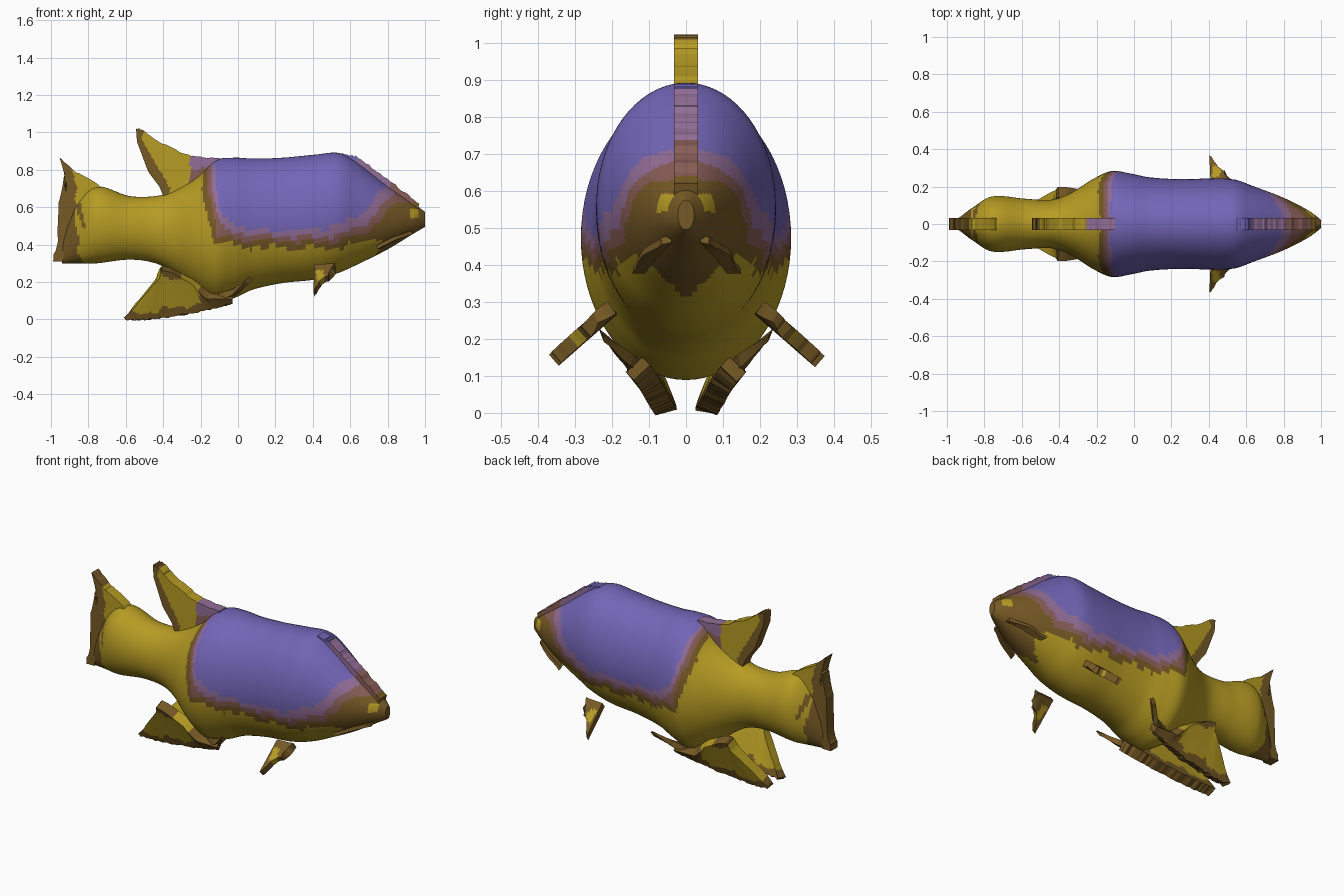
import bpy, bmesh, math, random
from mathutils import Vector

random.seed(4)
cube = bpy.data.objects.get("Cube")
if cube:
    bpy.data.objects.remove(cube, do_unlink=True)


def make_material(name, rgb):
    mat = bpy.data.materials.new(name)
    mat.use_nodes = True
    mat.diffuse_color = (*rgb, 1)
    mat.node_tree.nodes["Principled BSDF"].inputs["Base Color"].default_value = (*rgb, 1)
    return mat


MATERIALS = [make_material("golden_yellow", (.47, .33, .017)),
             make_material("violet", (.17, .13, .47)),
             make_material("mauve", (.29, .155, .31)),
             make_material("dusky_rose", (.25, .11, .095)),
             make_material("brown", (.18, .1, .018))]
YELLOW, VIOLET, MAUVE, ROSE, BROWN = range(len(MATERIALS))


def sample(table, x, smooth=True):
    """Interpolate rows of (x, value, value...) at x."""
    x = min(max(x, table[0][0]), table[-1][0])
    i = next(k for k in range(len(table) - 1) if x <= table[k + 1][0])
    a, b = table[i], table[i + 1]
    h = b[0] - a[0]
    t = (x - a[0]) / h
    out = []
    for k in range(1, len(a)):
        if not smooth:
            out.append(a[k] + (b[k] - a[k]) * t)
            continue
        p, n = table[max(i - 1, 0)], table[min(i + 2, len(table) - 1)]
        m0 = (b[k] - p[k]) / (b[0] - p[0]) * h
        m1 = (n[k] - a[k]) / (n[0] - a[0]) * h
        out.append((2*t**3 - 3*t*t + 1) * a[k] + (t**3 - 2*t*t + t) * m0
                   + (3*t*t - 2*t**3) * b[k] + (t**3 - t*t) * m1)
    return out


def wobble(x, y, z):
    s = x + y * .7
    return .01 * math.sin(s * 31 + z * 9) + .007 * math.sin(s * 67 + z * 40)


def finish(bm, name, rule):
    bm.normal_update()
    for f in bm.faces:
        f.material_index = rule(*f.calc_center_median())
    mesh = bpy.data.meshes.new(name)
    bm.to_mesh(mesh)
    bm.free()
    for mat in MATERIALS:
        mesh.materials.append(mat)
    obj = bpy.data.objects.new(name, mesh)
    bpy.context.collection.objects.link(obj)
    return obj


# Body stations: x, top, bottom, half width
STATIONS = [(-.94, .45, .3, .03), (-.86, .62, .3, .09), (-.76, .71, .3, .147),
            (-.58, .66, .32, .135), (-.44, .66, .3, .13), (-.34, .69, .245, .165),
            (-.22, .76, .15, .24), (-.12, .85, .09, .283), (-.02, .865, .115, .27),
            (.08, .86, .16, .25), (.24, .865, .195, .24), (.42, .882, .215, .243),
            (.54, .89, .25, .237), (.63, .845, .29, .205), (.8, .715, .375, .14),
            (.94, .62, .46, .068), (1, .575, .495, .022)]

# Lower limits of the colour bands: x, violet, mauve, rose, brown
BANDS = [(-.14, .6, .5, .44, .4), (0, .5, .46, .43, .39), (.2, .47, .44, .415, .385),
         (.55, .5, .45, .42, .385), (.68, .59, .51, .465, .42), (.76, .68, .6, .53, .44),
         (.85, .72, .68, .63, .42), (.92, .8, .8, .63, .3), (1, .9, .9, .9, .2)]


def body_colour(x, y, z):
    w = wobble(x, abs(y), z)
    if abs(x - .94) < .024 and abs(z - .567) < .024:      # eyes
        return YELLOW
    if x < -.84 + 2 * w and z < .62:                      # tail root
        return BROWN
    if x > .68 + 1.1 * abs(y) + w and z < .5:             # chin
        return BROWN
    rear = -.12 + .2 * max(0, .7 - z) + w * .5
    for i, limit in enumerate(sample(BANDS, x, False)):
        if z > limit + w and x > rear - .022 * i:
            return VIOLET + i
    return YELLOW


def build_body(rings=170, sides=72):
    bm = bmesh.new()
    loops = []
    x0, x1 = STATIONS[0][0], STATIONS[-1][0]
    for i in range(rings + 1):
        x = x0 + (x1 - x0) * i / rings
        top, low, half = sample(STATIONS, x)
        loops.append([bm.verts.new((x, half * math.sin(a), (top + low) / 2 + (top - low) / 2 * math.cos(a)))
                      for a in (math.tau * k / sides for k in range(sides))])
    for a, b in zip(loops, loops[1:]):
        for k in range(sides):
            n = (k + 1) % sides
            bm.faces.new((a[k], a[n], b[n], b[k]))
    bm.faces.new(loops[0])
    bm.faces.new(loops[-1])
    bmesh.ops.recalc_face_normals(bm, faces=bm.faces)
    obj = finish(bm, "body", body_colour)
    bpy.ops.object.select_all(action="DESELECT")
    obj.select_set(True)
    bpy.context.view_layer.objects.active = obj
    bpy.ops.object.shade_smooth_by_angle(angle=math.radians(40))


def along(points, t):
    s = t * (len(points) - 1)
    i = min(int(s), len(points) - 2)
    return points[i].lerp(points[i + 1], s - i)


def fin(name, root, tip, thickness, rule, side=1, nu=36, nv=16, jag=.006):
    """Thick sheet lofted between a root edge and a ragged tip edge."""
    def edge(pts):
        return [Vector((p[0], p[1] * side, p[2]) if len(p) > 2 else (p[0], 0, p[1])) for p in pts]
    root, tip = edge(root), edge(tip)
    bm = bmesh.new()
    grid = []
    for i in range(nu + 1):
        a, b = along(root, i / nu), along(tip, i / nu)
        b = b + (b - a).normalized() * random.uniform(-jag, jag)
        grid.append([bm.verts.new(a.lerp(b, j / nv)) for j in range(nv + 1)])
    for i in range(nu):
        for j in range(nv):
            bm.faces.new((grid[i][j], grid[i + 1][j], grid[i + 1][j + 1], grid[i][j + 1]))
    obj = finish(bm, name, rule)
    mod = obj.modifiers.new("thickness", "SOLIDIFY")
    mod.thickness = thickness
    mod.offset = 0


def dorsal_colour(x, y, z):
    w = wobble(x, y, z)
    if x > -.25 + w:
        return MAUVE if z > .8 + w else ROSE
    # ragged trailing edge
    return BROWN if x < -.5 + max(0, .96 - z) * .5 + w and x < -.37 else YELLOW


def crest_colour(x, y, z):
    return VIOLET if x < .63 else MAUVE if x < .82 else ROSE if x < .94 else BROWN


def tail_colour(x, y, z):
    return BROWN if x < -.87 + (.8 - z) * .1 + wobble(x, y, z) else YELLOW


def pelvic_colour(x, y, z):
    w = wobble(x, 0, z)
    return BROWN if z < .035 + (x + .58) * .16 + w or x > -.2 or z > .235 + w else YELLOW


def pectoral_colour(x, y, z):
    return YELLOW if abs(x - .44) < .02 and .2 < z < .25 else BROWN


build_body()

# Fins on the centre line
fin("dorsal_fin",
    [(-.1, .83), (-.25, .71), (-.4, .66), (-.42, .71), (-.48, .79), (-.54, .95)],
    [(-.1, .865), (-.23, .87), (-.32, .9), (-.45, .965), (-.51, 1.015), (-.545, 1.02)],
    .066, dorsal_colour, jag=.004)
fin("head_crest", [(.55, .84), (.63, .8), (.8, .66), (.96, .58)],
    [(.55, .885), (.63, .875), (.8, .75), (.97, .62)], .066, crest_colour, nv=4)
fin("tail_fin",
    [(-.73, .7), (-.78, .64), (-.84, .55), (-.89, .47), (-.925, .4), (-.93, .35), (-.935, .31)],
    [(-.75, .725), (-.87, .79), (-.955, .865), (-.925, .78), (-.96, .62), (-.965, .42), (-.995, .31)],
    .066, tail_colour)

# Paired fins
for side, label in ((1, "left"), (-1, "right")):
    fin("pelvic_fin_" + label,
        [(-.03, .14, .13), (-.16, .14, .13), (-.24, .15, .2), (-.36, .17, .265),
         (-.41, .17, .275), (-.43, .15, .22), (-.53, .09, .1), (-.6, .055, .015)],
        [(-.03, .115, .105), (-.12, .1, .08), (-.2, .085, .055), (-.3, .075, .035),
         (-.4, .065, .02), (-.48, .06, .012), (-.55, .055, .008), (-.6, .055, .006)],
        .06, pelvic_colour, side)
    fin("pelvic_spur_" + label, [(-.1, .13, .14), (-.02, .15, .16), (.07, .23, .22)],
        [(-.1, .13, .1), (-.02, .16, .13), (.05, .225, .2)], .025,
        lambda x, y, z: BROWN, side, nu=8, nv=2, jag=.003)
    fin("pectoral_fin_" + label, [(.41, .2, .28), (.52, .2, .285)],
        [(.405, .36, .14), (.42, .34, .16), (.45, .29, .205), (.485, .27, .22), (.51, .24, .26)],
        .04, pectoral_colour, side, nu=12, nv=8)
    fin("mouth_barb_" + label, [(.93, .04, .47), (.84, .075, .43), (.75, .11, .385)],
        [(.93, .065, .465), (.84, .115, .435), (.74, .145, .385)], .02,
        lambda x, y, z: BROWN, side, nu=8, nv=3, jag=.003)
